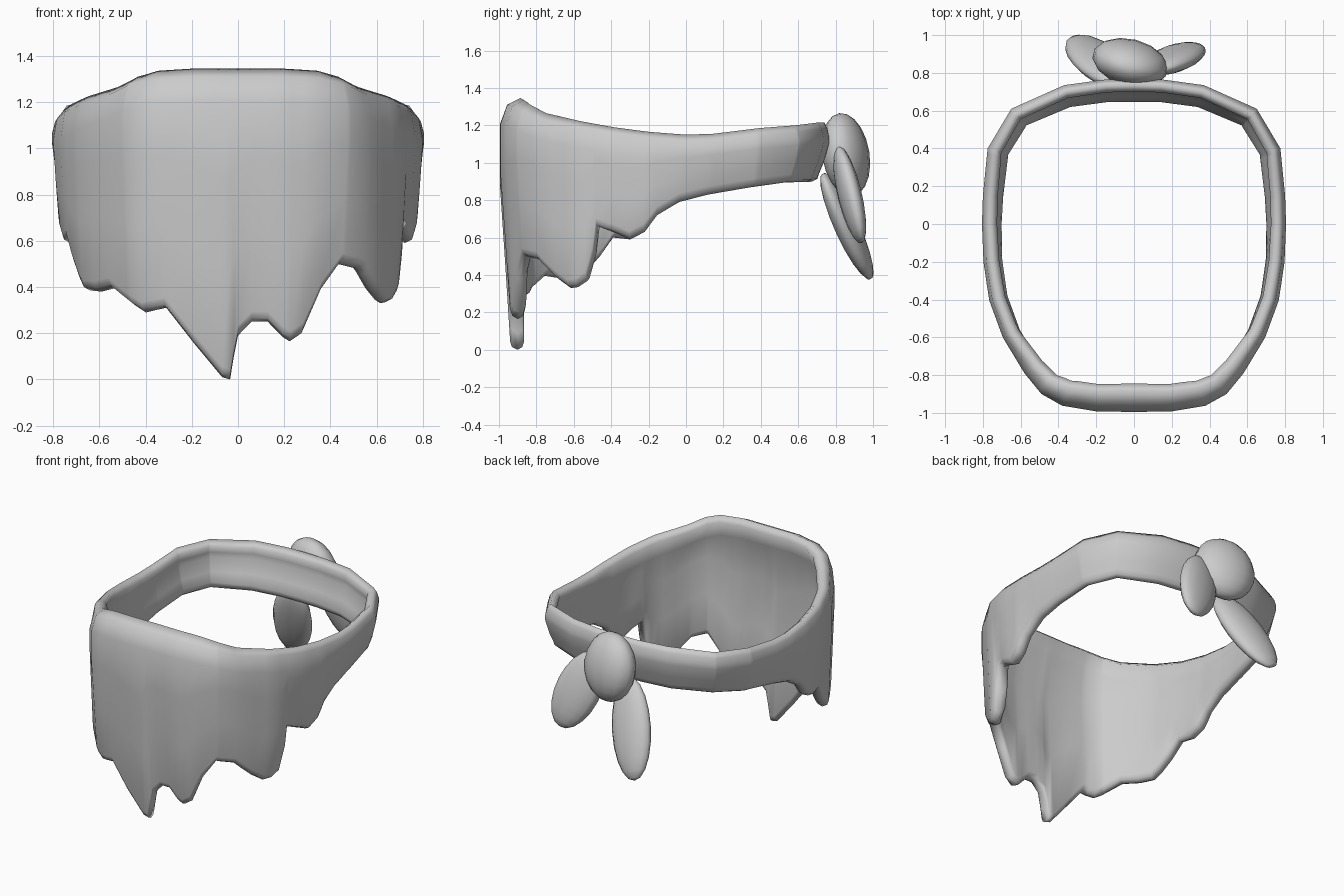
import bpy, bmesh, math
from mathutils import Vector, Matrix

if "Cube" in bpy.data.objects:
    bpy.data.objects.remove(bpy.data.objects["Cube"])

# Half outline seen from above, front centre to back centre: x, y, rim height
HALF = [(0, -.995, 1.345), (.2, -.992, 1.345), (.38, -.962, 1.335), (.49, -.9, 1.31),
        (.58, -.79, 1.265), (.695, -.6, 1.225), (.768, -.4, 1.19), (.797, -.2, 1.165),
        (.805, 0, 1.15), (.8, .15, 1.155), (.775, .4, 1.185), (.65, .61, 1.2),
        (.37, .735, 1.215), (.15, .765, 1.215), (0, .767, 1.215)]
# Torn hem: distance along the outline from front centre, height
HEM_SIDE = [(1.26, .63), (1.33, .72), (1.45, .79), (1.61, .83), (1.86, .87), (2.12, .895), (3, .9)]
HEM_R = [(0, .19), (.06, .25), (.13, .25), (.205, .18), (.235, .165), (.29, .2), (.38, .38), (.49, .5),
         (.62, .48), (.74, .38), (.82, .33), (.87, .335), (.93, .37), (.97, .5), (.99, .66),
         (1.08, .63), (1.18, .59)] + HEM_SIDE
HEM_L = [(0, .19), (.02, .09), (.035, 0), (.07, .01), (.21, .17), (.33, .31), (.45, .29), (.53, .33),
         (.66, .4), (.77, .38), (.87, .385), (.93, .43), (1.0, .5), (1.08, .6), (1.18, .59)] + HEM_SIDE

S = [0]
for a, b in zip(HALF, HALF[1:]):
    S.append(S[-1] + math.dist(a[:2], b[:2]))
L = S[-1]


def lerp_table(table, s):
    for (s0, v0), (s1, v1) in zip(table, table[1:]):
        if s <= s1:
            return v0 + (v1 - v0) * (s - s0) / (s1 - s0)
    return table[-1][1]


OUT = [(s, Vector(p)) for s, p in zip(S, HALF)]


def outline(s):
    s = (s + L) % (2 * L) - L
    p = lerp_table(OUT, abs(s)).copy()
    if s < 0:
        p.x = -p.x
    return p


def section(s):
    """Closed rounded cross-section of the cloth at signed distance s."""
    p = outline(s)
    t = outline(s + .07) - outline(s - .07)
    inward = Vector((-t.y, t.x, 0)).normalized()
    top, bot = p.z, lerp_table(HEM_R if s >= 0 else HEM_L, abs(s))
    a, h = abs(s), top - bot
    rim = lerp_table([(0, .11), (.4, .1), (.9, .05), (1.5, .04), (3, .025)], a)
    low = lerp_table([(0, .055), (.4, .045), (.65, .02), (1.3, .02), (2.2, .055), (3, .055)], a)
    w = lerp_table([(0, .075), (1.3, .08), (2.2, .065), (3, .065)], a)
    d = min(.14, .25 * h)
    prof = [(low + .04, bot), (low + .01, bot + .015), (low, bot + .045), (low * .5, bot + .35 * h),
            (0, bot + .65 * h), (0, top - d), (rim * .35, top - .035), (rim, top),
            (rim + .04, top - .035), (max(w, rim), top - d), (w, bot + .65 * h),
            (low * .5 + w, bot + .35 * h), (low + w, bot + .045), (low + w - .01, bot + .015)]
    return [Vector((p.x, p.y, 0)) + inward * i + Vector((0, 0, z)) for i, z in prof]


def columns(hem):
    vals = sorted([s for s, _ in hem if s < L] + S)
    keep = []
    for v in vals:
        if not keep or v - keep[-1] > .012:
            keep.append(v)
    return keep


def finish(bm, name):
    bmesh.ops.recalc_face_normals(bm, faces=bm.faces)
    me = bpy.data.meshes.new(name)
    bm.to_mesh(me)
    bm.free()
    for f in me.polygons:
        f.use_smooth = True
    ob = bpy.data.objects.new(name, me)
    bpy.context.collection.objects.link(ob)
    return ob


# Cloth band with ragged front
right = columns(HEM_R)
left = [-s for s in reversed(columns(HEM_L)) if .001 < s < L - .012]
bm = bmesh.new()
rings = [[bm.verts.new(v) for v in section(s)] for s in right + left]
for r0, r1 in zip(rings, rings[1:] + rings[:1]):
    n = len(r0)
    for k in range(n):
        bm.faces.new((r0[k], r1[k], r1[(k + 1) % n], r0[(k + 1) % n]))
finish(bm, "cloth_band")


def pod(name, a, b, width, thick, side=(1, 0, 0)):
    """Flattened ellipsoid running from a to b."""
    a, b = Vector(a), Vector(b)
    z = (b - a).normalized()
    y = z.cross(Vector(side)).normalized()
    x = y.cross(z)
    m = Matrix((x * width, y * thick, z * (b - a).length / 2)).transposed().to_4x4()
    m.translation = (a + b) / 2
    bm = bmesh.new()
    bmesh.ops.create_uvsphere(bm, u_segments=14, v_segments=10, radius=1, matrix=m)
    return finish(bm, name)


# Knot and its two hanging tails
pod("knot", (-.03, .82, 1.265), (-.01, .89, .82), .205, .12, (1, -.25, 0))
pod("tail_short", (.11, .81, 1.085), (.31, .94, .575), .15, .062, (1, .15, 0))
pod("tail_long", (-.07, .73, .94), (-.3, .99, .38), .15, .065, (1, -.15, 0))
